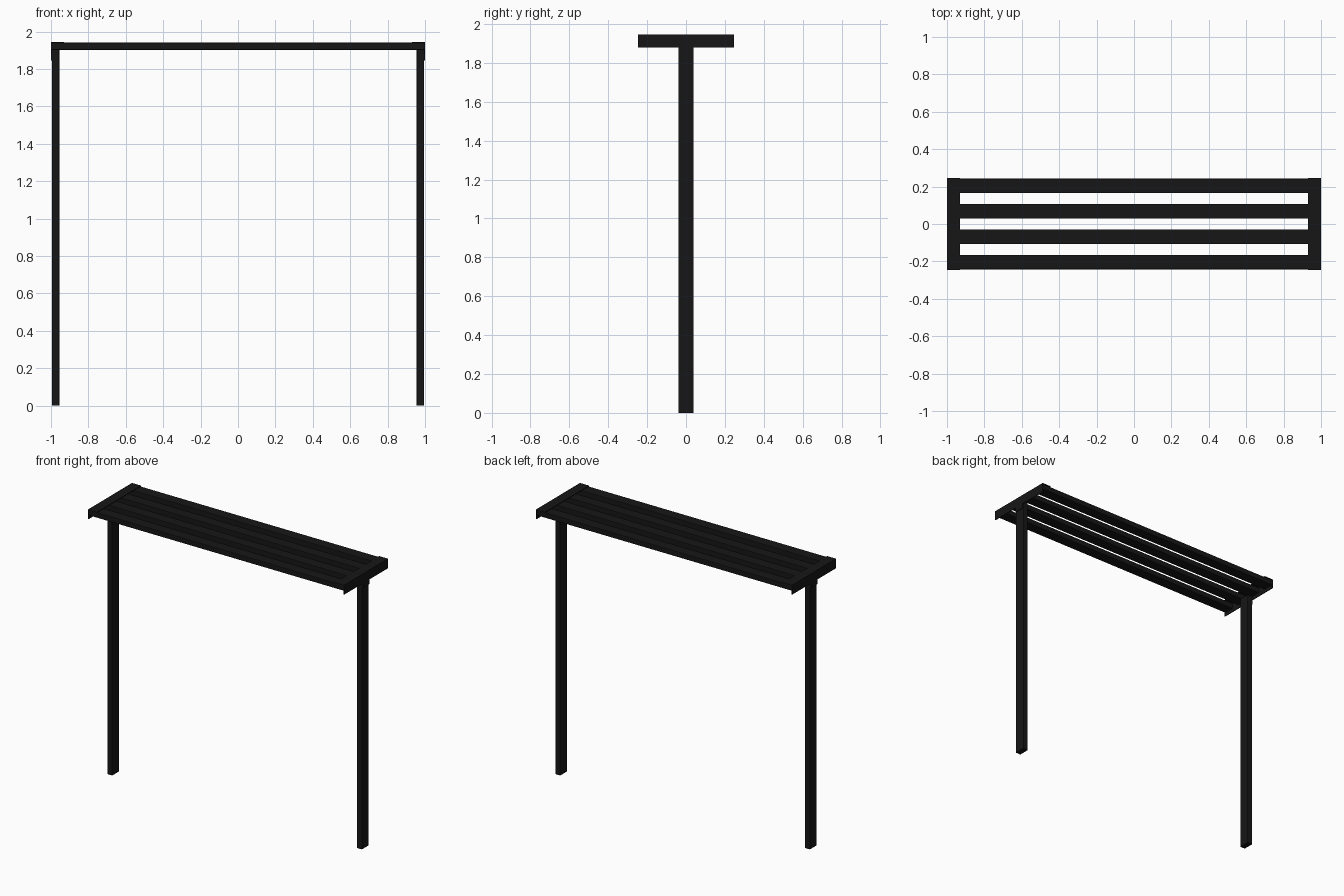
import bpy, bmesh

if "Cube" in bpy.data.objects:
    bpy.data.objects.remove(bpy.data.objects["Cube"])

black = bpy.data.materials.new("black_metal")
black.diffuse_color = (0.008, 0.008, 0.008, 1)
black.use_nodes = True
black.node_tree.nodes["Principled BSDF"].inputs["Base Color"].default_value = black.diffuse_color


def finish(name, bm):
    me = bpy.data.meshes.new(name)
    bm.to_mesh(me)
    bm.free()
    ob = bpy.data.objects.new(name, me)
    bpy.context.collection.objects.link(ob)
    me.materials.append(black)
    return ob


def bar(name, lo, hi, axis, radius=0.004):
    """Box tube with its long edges slightly rounded."""
    bm = bmesh.new()
    bmesh.ops.create_cube(bm, size=1)
    for v in bm.verts:
        v.co = [lo[i] + (v.co[i] + 0.5) * (hi[i] - lo[i]) for i in range(3)]
    edges = [e for e in bm.edges
             if abs(e.verts[0].co[axis] - e.verts[1].co[axis]) > 1e-4]
    bmesh.ops.bevel(bm, geom=edges, offset=radius, segments=2, profile=0.5,
                    affect='EDGES')
    return finish(name, bm)


def plate(name, outline, thickness):
    """Flat outline of 3D points given a thickness along x or z."""
    bm = bmesh.new()
    face = bm.faces.new([bm.verts.new(p) for p in outline])
    ext = bmesh.ops.extrude_face_region(bm, geom=[face])
    verts = [v for v in ext["geom"] if isinstance(v, bmesh.types.BMVert)]
    bmesh.ops.translate(bm, verts=verts, vec=thickness)
    bmesh.ops.recalc_face_normals(bm, faces=bm.faces)
    return finish(name, bm)


# Four long top slats
for i, y in enumerate((-0.204, -0.068, 0.068, 0.204)):
    bar(f"top_slat_{i + 1}", (-0.995, y - 0.039, 1.903), (0.995, y + 0.039, 1.941), 0)

for side, s in (("left", -1), ("right", 1)):
    # Upright post
    xs = sorted((s * 0.955, s * 0.995))
    bar(f"{side}_post", (xs[0], -0.039, 0), (xs[1], 0.039, 1.903), 2)

    # End bracket: top flange and outer flange with a centre tab
    w = 0.246
    plate(f"{side}_bracket_top",
          [(s * 0.93, -w, 1.941), (s, -w, 1.941), (s, w, 1.941), (s * 0.93, w, 1.941)],
          (0, 0, 0.004))
    profile = [(-w, 1.941), (-w, 1.878), (-0.036, 1.878), (-0.036, 1.846),
               (0.036, 1.846), (0.036, 1.878), (w, 1.878), (w, 1.941)]
    plate(f"{side}_bracket_side", [(s, y, z) for y, z in profile], (-s * 0.005, 0, 0))
